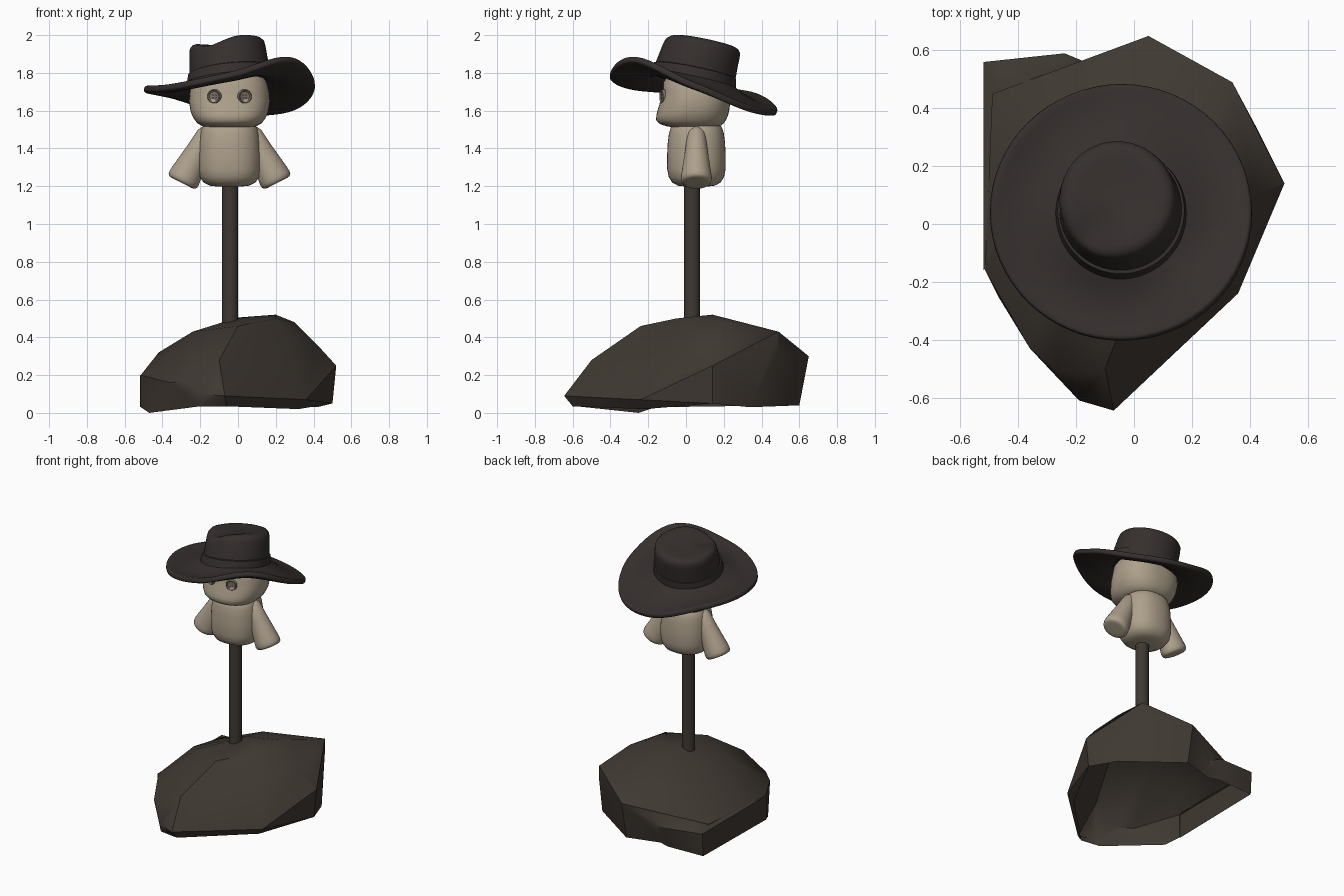
import bpy, bmesh
from math import sin, cos, pi, exp, radians
from mathutils import Vector, Matrix

if "Cube" in bpy.data.objects:
    bpy.data.objects.remove(bpy.data.objects["Cube"])


def material(name, rgb):
    m = bpy.data.materials.new(name)
    m.diffuse_color = (*rgb, 1)
    m.use_nodes = True
    m.node_tree.nodes["Principled BSDF"].inputs["Base Color"].default_value = m.diffuse_color
    return m


STONE = material("stone", (0.05, 0.04, 0.032))
FELT = material("felt", (0.036, 0.029, 0.027))
CLOTH = material("cloth", (0.42, 0.35, 0.26))
BUTTON = material("button", (0.2, 0.165, 0.125))
HOLE = material("hole", (0.06, 0.05, 0.04))


def finish(bm, name, mat, angle=40):
    bmesh.ops.recalc_face_normals(bm, faces=bm.faces)
    mesh = bpy.data.meshes.new(name)
    bm.to_mesh(mesh)
    bm.free()
    ob = bpy.data.objects.new(name, mesh)
    bpy.context.collection.objects.link(ob)
    mesh.materials.append(mat)
    bpy.ops.object.select_all(action='DESELECT')
    ob.select_set(True)
    bpy.context.view_layer.objects.active = ob
    bpy.ops.object.shade_smooth_by_angle(angle=radians(angle))
    return ob


def loft(name, rings, mat, caps=True, angle=40):
    bm = bmesh.new()
    rows = [[bm.verts.new(p) for p in ring] for ring in rings]
    n = len(rows[0])
    for a, b in zip(rows, rows[1:]):
        for i in range(n):
            j = (i + 1) % n
            bm.faces.new((a[i], a[j], b[j], b[i]))
    if caps:
        bm.faces.new(rows[0][::-1])
        bm.faces.new(rows[-1])
    return finish(bm, name, mat, angle)


def oval(cx, cy, z, rx, ry, n=48, power=2.0):
    pts = []
    for i in range(n):
        c, s = cos(2 * pi * i / n), sin(2 * pi * i / n)
        k = (abs(c) ** power + abs(s) ** power) ** (-1 / power)
        pts.append(Vector((cx + rx * c * k, cy + ry * s * k, z)))
    return pts


def hull(name, pts, mat, angle=32):
    bm = bmesh.new()
    for p in pts:
        bm.verts.new(p)
    res = bmesh.ops.convex_hull(bm, input=bm.verts)
    junk = {g for g in res["geom_interior"] + res["geom_unused"] if isinstance(g, bmesh.types.BMVert)}
    bmesh.ops.delete(bm, geom=list(junk), context='VERTS')
    return finish(bm, name, mat, angle)


# Chunk of stone jutting out at the back left
chunk = hull("rock_chunk", [
    (-.52, .56, .2), (-.52, .55, .04), (-.24, .59, .18), (-.25, .56, .04), (-.12, .54, .14),
    (-.12, .52, .04), (-.25, .46, .26), (-.52, -.16, .2), (-.52, -.16, .03), (-.2, .2, .04)], STONE)

# Faceted boulder: foot, widest edge and crest
rock = hull("rock", [
    (-.49, .45, .04), (-.12, .53, .04), (.05, .6, .04), (.42, .34, .03), (.5, .14, .05),
    (.32, -.22, .02), (-.06, -.6, .035), (-.2, -.58, .035), (-.47, -.25, 0), (-.515, -.16, .03),
    (-.49, .45, .22), (-.25, .48, .27), (.05, .65, .3), (.34, .49, .43), (.34, .49, .33),
    (.52, .14, .25), (.36, -.24, .07), (-.07, -.645, .09), (-.19, -.61, .1), (-.12, -.575, .18),
    (-.27, -.51, .17), (-.36, -.43, .16), (-.515, -.16, .2),
    (.42, .1, .36), (.3, .2, .48), (.2, .14, .52), (-.1, .42, .39), (-.24, -.1, .43),
    (-.42, .1, .32), (0, -.24, .46), (-.1, -.5, .28), (.2, -.05, .5), (0, .1, .505)], STONE)

# Join the two stones and leave the underside open, as a hollow shell
union = rock.modifiers.new("union", 'BOOLEAN')
union.operation = 'UNION'
union.object = chunk
bpy.ops.object.modifier_apply(modifier="union")
bpy.data.objects.remove(chunk)
bm = bmesh.new()
bm.from_mesh(rock.data)
bm.normal_update()
bmesh.ops.delete(bm, geom=[f for f in bm.faces if f.normal.z < -.75], context='FACES')
bm.to_mesh(rock.data)
bm.free()

# Post
loft("post", [oval(-.042, .032, z, .043, .043, 24) for z in (.45, 1.24)], STONE)

# Body
CX = -.045
loft("body", [oval(CX, .055, z, r, r * .93, 48, 2.3) for z, r in (
    (1.198, .06), (1.203, .105), (1.22, .138), (1.25, .158), (1.29, .166), (1.36, .167),
    (1.43, .163), (1.48, .156), (1.51, .146), (1.54, .12))], CLOTH)

# Head: height, front, back, half width
loft("head", [oval(CX, (f + b) / 2, z, rx, (b - f) / 2, 48, 2.4) for z, f, b, rx in (
    (1.512, -.07, .16, .115), (1.518, -.105, .18, .143), (1.53, -.14, .197, .166),
    (1.55, -.158, .212, .184), (1.575, -.157, .222, .198), (1.6, -.151, .229, .207),
    (1.65, -.136, .235, .214), (1.7, -.123, .233, .21),
    (1.75, -.12, .22, .198), (1.8, -.09, .19, .165), (1.83, -.02, .1, .08))], CLOTH, angle=60)

# Sleeve arms and button eyes, mirrored
for side, label in ((-1, "left"), (1, "right")):
    start = Vector((CX + side * .122, .055, 1.475))
    axis = Vector((side * .125, 0, -.245))
    u = Vector((axis.z, 0, -axis.x)).normalized()
    v = Vector((0, 1, 0))
    rings = []
    for t, r in ((-.14, .02), (-.09, .038), (0, .052), (.3, .061), (.6, .073), (.85, .083),
                 (.95, .086), (1.01, .083), (1.04, .074), (1.05, .06), (1.05, .03)):
        rings.append([start + axis * t + (u * cos(a) + v * sin(a) * .95) * r
                      for a in (2 * pi * i / 32 for i in range(32))])
    loft(label + "_arm", rings, CLOTH)

    turn = Matrix.Translation((CX + side * .079, -.119, 1.675)) @ \
        Matrix.Rotation(radians(side * 18), 4, 'Z') @ Matrix.Rotation(radians(90), 4, 'X')
    rings = [oval(0, 0, z, r, r, 24) for r, z in (
        (.034, -.02), (.038, 0), (.037, .01), (.033, .013), (.028, .01), (.026, .007), (.005, .007))]
    loft(label + "_eye", [[turn @ p for p in ring] for ring in rings], BUTTON, angle=50)
    for k in range(4):
        hx, hy = .012 * cos(pi / 4 + k * pi / 2), .012 * sin(pi / 4 + k * pi / 2)
        loft(f"{label}_eye_hole_{k + 1}",
             [[turn @ p for p in oval(hx, hy, z, .004, .004, 10)] for z in (.0, .008)], HOLE)

# Hat: everything leans on one tilted plane
N = 64


def tilt(x, y):
    return .1 * x - .2 * y


def hat_ring(h, cx, cy, r, dent=0):
    ring = oval(cx, cy, 1.77 + h, r, r, N)
    for p in ring:
        p.z += tilt(p.x - cx, p.y - cy)
        p.z -= dent * exp(-((p.x + .14) ** 2 + (p.y + .05) ** 2) / .009)
    return ring


loft("hat_band", [hat_ring(*a) for a in (
    (-.02, CX, .033, .226), (.0, CX, .038, .226), (.04, CX, .047, .219), (.045, CX, .048, .205))], FELT)
loft("hat_crown", [hat_ring(*a) for a in (
    (.0, CX, .04, .212), (.05, -.047, .053, .211), (.11, -.052, .07, .205, .005),
    (.15, -.056, .082, .202, .015), (.175, -.058, .089, .197, .03), (.19, -.06, .093, .184, .04),
    (.196, -.06, .095, .165, .04), (.194, -.06, .095, .13, .04), (.186, -.06, .095, .08, .03),
    (.182, -.06, .095, .03, .01))], FELT, angle=60)

# Wavy brim: rim heights every 45 degrees, from +x round through the back
RIM = (1.735, 1.605, 1.595, 1.685, 1.715, 1.725, 1.79, 1.875)


def rim_height(i):
    f = 8 * i / N
    k, t = int(f), f % 1
    a, b, c, d = (RIM[(k + o) % 8] for o in (-1, 0, 1, 2))
    return b + .5 * t * (c - a + t * (2 * a - 5 * b + 4 * c - d + t * (3 * (b - c) + d - a)))


brim = []
for s in range(9):
    t = s / 8
    ring = oval(CX, .037 + .003 * t, 0, .195 + .257 * t, .195 + .247 * t, N)
    for i, p in enumerate(ring):
        base = 1.76 + .195 * tilt(cos(2 * pi * i / N), sin(2 * pi * i / N))
        p.z = base + (rim_height(i) - base) * t ** 1.15 - .025 * sin(pi * t)
    brim.append(ring)
ob = loft("hat_brim", brim, FELT, caps=False, angle=60)
mod = ob.modifiers.new("thickness", 'SOLIDIFY')
mod.thickness = .034
mod.offset = 0
bev = ob.modifiers.new("soft_edge", 'BEVEL')
bev.width = .01
bev.segments = 2
